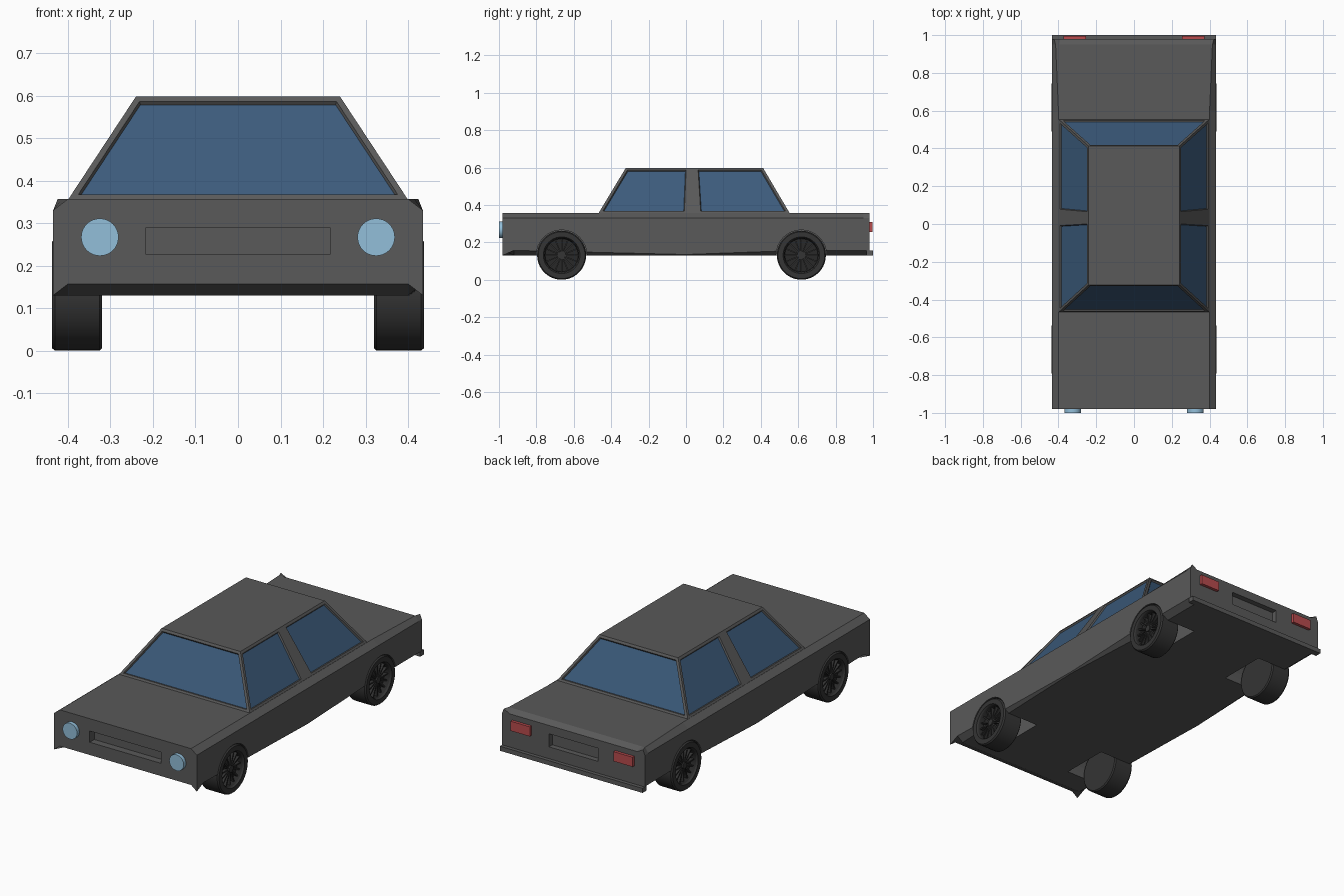
import bpy, bmesh, math
from mathutils import Matrix, Vector

if "Cube" in bpy.data.objects:
    bpy.data.objects.remove(bpy.data.objects["Cube"], do_unlink=True)


def material(name, r, g, b):
    m = bpy.data.materials.new(name)
    m.use_nodes = True
    m.diffuse_color = (r, g, b, 1)
    bsdf = m.node_tree.nodes["Principled BSDF"]
    bsdf.inputs["Base Color"].default_value = (r, g, b, 1)
    bsdf.inputs["Roughness"].default_value = 0.6
    return m


PAINT = material("grey paint", 0.1, 0.1, 0.1)
GLASS = material("blue glass", 0.045, 0.105, 0.2)
RUBBER = material("black rubber", 0.035, 0.035, 0.035)
RIM = material("dark rim", 0.022, 0.022, 0.022)
LAMP = material("pale blue lamp", 0.29, 0.52, 0.7)
TAIL = material("red lamp", 0.48, 0.07, 0.075)


def finish(bm, name, *mats, smooth=False):
    bmesh.ops.recalc_face_normals(bm, faces=bm.faces)
    mesh = bpy.data.meshes.new(name)
    bm.to_mesh(mesh)
    bm.free()
    for m in mats:
        mesh.materials.append(m)
    ob = bpy.data.objects.new(name, mesh)
    bpy.context.collection.objects.link(ob)
    bpy.ops.object.select_all(action="DESELECT")
    ob.select_set(True)
    bpy.context.view_layer.objects.active = ob
    if smooth:
        bpy.ops.object.shade_smooth_by_angle(angle=math.radians(30))
    return ob


def add_box(bm, x, y, z):
    lo, hi = Vector((x[0], y[0], z[0])), Vector((x[1], y[1], z[1]))
    mat = Matrix.Translation((lo + hi) / 2) @ Matrix.Diagonal((hi - lo).to_4d())
    bmesh.ops.create_cube(bm, size=1, matrix=mat)


def add_cylinder(bm, centre, radius, depth, axis, segments=32):
    mat = Matrix.Translation(centre) @ Matrix.Rotation(math.pi / 2, 4, axis)
    bmesh.ops.create_cone(bm, cap_ends=True, segments=segments, radius1=radius,
                          radius2=radius, depth=depth, matrix=mat)


AXLES = (-0.665, 0.617)
WHEEL_R = 0.131

# Lower body: half cross-sections lofted from nose to tail
SILL, TOP = [(0.40, 0.13), (0.435, 0.157)], [(0.435, 0.33), (0.40, 0.357)]
sections = [
    (-0.98, [(0.40, 0.157), (0.435, 0.13)] + TOP),
    (-0.92, SILL + TOP),
    (0.0, [(0.43, 0.13), (0.435, 0.135)] + TOP),
    (0.6, SILL + TOP),
    (0.95, SILL + [(0.435, 0.33), (0.415, 0.357)]),
    (0.98, SILL + [(0.435, 0.33), (0.424, 0.357), (0.39, 0.338)]),
]
bm = bmesh.new()
rings = []
for y, half in sections:
    # every section gets the same count by doubling up its inner top point
    if len(half) == 4:
        half = half + [(half[-1][0] - 0.02, half[-1][1])]
    loop = half + [(-x, z) for x, z in reversed(half)]
    rings.append([bm.verts.new((x, y, z)) for x, z in loop])
for a, b in zip(rings, rings[1:]):
    for i in range(len(a)):
        j = (i + 1) % len(a)
        bm.faces.new((a[i], a[j], b[j], b[i]))
bm.faces.new(rings[0])
bm.faces.new(rings[-1])
body = finish(bm, "body", PAINT)

# Cut the wheel wells, grille and number plate recess
cutters = []
for y in AXLES:
    for side in (-1, 1):
        bm = bmesh.new()
        add_cylinder(bm, (side * 0.36, y, WHEEL_R), WHEEL_R + 0.004, 0.28, "Y")
        cutters.append(finish(bm, "wheel_well_cutter"))
for name, x, y, z in (("grille_cutter", 0.218, (-1.1, -0.94), (0.227, 0.289)),
                      ("plate_cutter", 0.15, (0.95, 1.1), (0.22, 0.292))):
    bm = bmesh.new()
    add_box(bm, (-x, x), y, z)
    cutters.append(finish(bm, name))
bpy.context.view_layer.objects.active = body
for cutter in cutters:
    cutter.hide_render = True
    mod = body.modifiers.new("cut", "BOOLEAN")
    mod.operation, mod.solver, mod.object = "DIFFERENCE", "EXACT", cutter
    bpy.ops.object.modifier_apply(modifier=mod.name)
    bpy.data.objects.remove(cutter, do_unlink=True)

# Rear lip under the tail
bm = bmesh.new()
add_box(bm, (-0.435, 0.435), (0.965, 1.0), (0.13, 0.155))
finish(bm, "rear_lip", PAINT)

# Cabin: tapered panels with recessed glass
BASE_Z, ROOF_Z, BASE_X, ROOF_X = 0.355, 0.598, 0.40, 0.24
bm = bmesh.new()


def panel(base, roof):
    pts = [(x, y, BASE_Z) for x, y in base] + [(x, y, ROOF_Z) for x, y in reversed(roof)]
    return bm.faces.new([bm.verts.new(p) for p in pts])


# base and roof positions of the panel borders along the length
base_y, roof_y = [-0.468, 0.005, 0.065, 0.555], [-0.322, 0.015, 0.05, 0.412]
windows = []
for side in (-1, 1):
    for i in range(3):
        f = panel([(side * BASE_X, y) for y in base_y[i:i + 2]],
                  [(side * ROOF_X, y) for y in roof_y[i:i + 2]])
        if i != 1:
            windows.append(f)
for k in (0, 3):
    windows.append(panel([(-BASE_X, base_y[k]), (BASE_X, base_y[k])],
                         [(-ROOF_X, roof_y[k]), (ROOF_X, roof_y[k])]))
roof_pts = [(s * ROOF_X, y, ROOF_Z) for s, y in
            ((-1, roof_y[0]), (1, roof_y[0]), (1, roof_y[3]), (-1, roof_y[3]))]
bm.faces.new([bm.verts.new(p) for p in roof_pts])
bmesh.ops.remove_doubles(bm, verts=bm.verts, dist=0.0005)
bmesh.ops.recalc_face_normals(bm, faces=bm.faces)
# make sure the panels face outwards before recessing the glass
if max(bm.faces, key=lambda f: f.calc_center_median().z).normal.z < 0:
    bmesh.ops.reverse_faces(bm, faces=bm.faces)
bmesh.ops.inset_individual(bm, faces=windows, thickness=0.014, use_even_offset=True)
bmesh.ops.inset_individual(bm, faces=windows, thickness=0.004, depth=-0.008,
                           use_even_offset=True)
for f in windows:
    f.material_index = 1
finish(bm, "cabin", PAINT, GLASS)

# Lamps
for side, label in ((-1, "right"), (1, "left")):
    bm = bmesh.new()
    add_cylinder(bm, (side * 0.325, -0.985, 0.267), 0.044, 0.03, "X")
    finish(bm, label + "_headlight", LAMP, smooth=True)
    bm = bmesh.new()
    add_box(bm, sorted((side * 0.255, side * 0.372)), (0.97, 0.996), (0.255, 0.308))
    finish(bm, label + "_tail_light", TAIL)


# Wheels: turned tyre with a dished rim, spokes and hub
def wheel(name, side, y):
    place = Matrix.Translation((side * 0.38, y, WHEEL_R)) @ Matrix.Diagonal((side, 1, 1, 1))
    bm = bmesh.new()
    profile = [(-0.06, 0), (-0.06, 0.125), (-0.054, WHEEL_R), (0.05, WHEEL_R),
               (0.058, 0.125), (0.058, 0.098), (0.05, 0.092), (0.02, 0.088), (0.02, 0)]
    verts = [bm.verts.new((x, 0, r)) for x, r in profile]
    edges = [bm.edges.new(pair) for pair in zip(verts, verts[1:])]
    bmesh.ops.spin(bm, geom=verts + edges, axis=(1, 0, 0), cent=(0, 0, 0),
                   angle=math.tau, steps=40)
    bmesh.ops.remove_doubles(bm, verts=bm.verts, dist=0.0001)
    for f in bm.faces:
        c = f.calc_center_median()
        f.material_index = int(c.x > 0 and math.hypot(c.y, c.z) < 0.093)
    bm.transform(place)
    finish(bm, name + "_tyre", RUBBER, RIM, smooth=True)

    bm = bmesh.new()
    count = 16
    for i in range(count):
        spoke = bmesh.new()
        add_box(spoke, (0.018, 0.038), (-0.0035, 0.0035), (0.01, 0.09))
        spoke.transform(Matrix.Rotation(math.tau * i / count, 4, "X"))
        part = bpy.data.meshes.new("spoke")
        spoke.to_mesh(part)
        spoke.free()
        bm.from_mesh(part)
        bpy.data.meshes.remove(part)
    add_cylinder(bm, (0.03, 0, 0), 0.018, 0.03, "Y", 16)
    bm.transform(place)
    finish(bm, name + "_spokes", RUBBER)


for end, y in zip(("front", "rear"), AXLES):
    for side, label in ((-1, "right"), (1, "left")):
        wheel(f"{end}_{label}_wheel", side, y)
